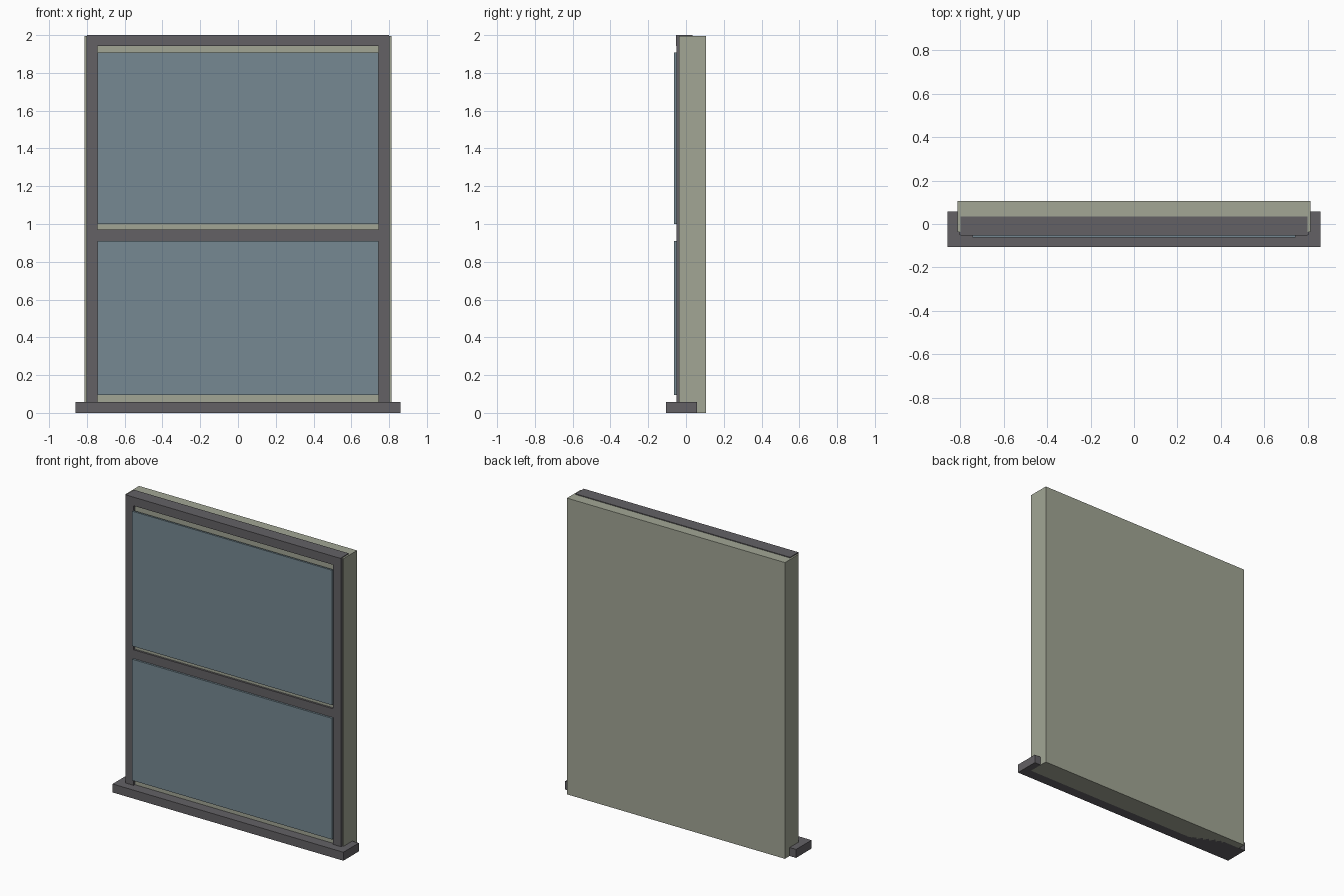
import bpy
import bmesh
from mathutils import Matrix, Vector

if "Cube" in bpy.data.objects:
    bpy.data.objects.remove(bpy.data.objects["Cube"])


def material(name, color):
    m = bpy.data.materials.new(name)
    m.diffuse_color = color
    m.use_nodes = True
    m.node_tree.nodes["Principled BSDF"].inputs["Base Color"].default_value = m.diffuse_color
    return m


FRAME = material("dark_frame", (0.125, 0.12, 0.13, 1))
WALL = material("olive_panel", (0.36, 0.38, 0.30, 1))
GLASS = material("blue_glass", (0.18, 0.25, 0.29, 1))


def box(name, x, y, z, mat):
    """Box from (min, max) ranges on each axis."""
    lo, hi = Vector((x[0], y[0], z[0])), Vector((x[1], y[1], z[1]))
    bm = bmesh.new()
    bmesh.ops.create_cube(bm, size=1, matrix=Matrix.Translation((lo + hi) / 2)
                          @ Matrix.Diagonal((*(hi - lo), 1)))
    mesh = bpy.data.meshes.new(name)
    bm.to_mesh(mesh)
    bm.free()
    mesh.materials.append(mat)
    obj = bpy.data.objects.new(name, mesh)
    bpy.context.collection.objects.link(obj)
    return obj


# Backing panel and projecting sill
box("back_panel", (-0.812, 0.812), (-0.037, 0.107), (0, 1.995), WALL)
box("sill", (-0.86, 0.86), (-0.107, 0.057), (0, 0.057), FRAME)

# Frame: head, middle rail and mirrored side posts
box("head_rail", (-0.80, 0.80), (-0.054, 0.035), (1.942, 2.0), FRAME)
box("middle_rail", (-0.745, 0.745), (-0.05, 0.03), (0.911, 0.97), FRAME)
post = box("side_posts", (0.743, 0.803), (-0.05, 0.03), (0.057, 1.995), FRAME)
mirror = post.modifiers.new("mirror", 'MIRROR')
mirror.use_axis[0] = True

# Glass panes standing slightly proud of the frame
for name, z in (("lower_pane", (0.095, 0.911)), ("upper_pane", (1.0, 1.908))):
    box(name, (-0.745, 0.745), (-0.063, -0.05), z, GLASS)
